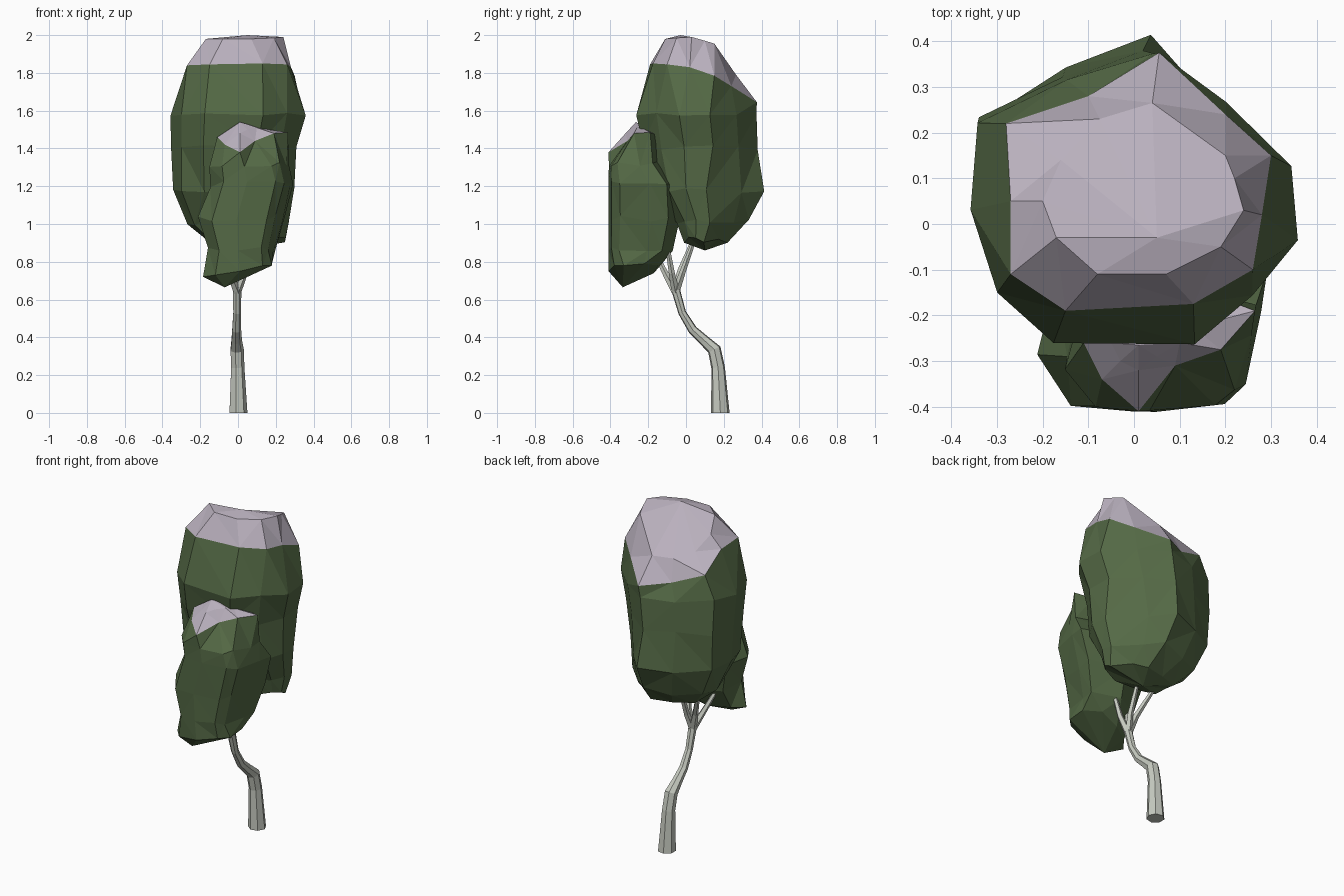
import bpy, bmesh, math, random
from mathutils import Vector

if "Cube" in bpy.data.objects:
    bpy.data.objects.remove(bpy.data.objects["Cube"])

random.seed(4)


def material(name, rgb):
    m = bpy.data.materials.new(name)
    m.diffuse_color = (*rgb, 1)
    m.use_nodes = True
    m.node_tree.nodes["Principled BSDF"].inputs["Base Color"].default_value = m.diffuse_color
    return m


LEAF = material("leaf_green", (0.089, 0.142, 0.060))
SNOW = material("pale_lilac", (0.485, 0.434, 0.510))
BARK = material("pale_bark", (0.565, 0.591, 0.527))


def finish(name, bm, mats):
    bmesh.ops.recalc_face_normals(bm, faces=bm.faces)
    mesh = bpy.data.meshes.new(name)
    bm.to_mesh(mesh)
    bm.free()
    for m in mats:
        mesh.materials.append(m)
    ob = bpy.data.objects.new(name, mesh)
    bpy.context.collection.objects.link(ob)
    return ob


def skin(bm, rings):
    """Bridge neighbouring rings; returns the faces of each band."""
    bands = []
    for a, b in zip(rings, rings[1:]):
        n = len(a)
        bands.append([bm.faces.new((a[i], a[(i + 1) % n], b[(i + 1) % n], b[i]))
                      for i in range(n)])
    return bands


def fit(outline, z, x0, x1, y0, y1, jitter=0.009):
    """Outline refitted to the given extents, slightly roughened."""
    xs, ys = zip(*outline)
    cx, cy = (x0 + x1) / 2, (y0 + y1) / 2
    ring = []
    for px, py in outline:
        x = x0 + (px - min(xs)) / (max(xs) - min(xs)) * (x1 - x0)
        y = y0 + (py - min(ys)) / (max(ys) - min(ys)) * (y1 - y0)
        s = 1 - random.uniform(0, jitter) * 2
        ring.append((cx + (x - cx) * s, cy + (y - cy) * s, z + random.uniform(-jitter, jitter) * 2))
    return ring


def canopy(name, rings, bottom, top, snow_ring):
    """Loft rings and close both ends with fans."""
    bm = bmesh.new()
    loops = [[bm.verts.new(p) for p in r] for r in rings]
    bands = skin(bm, loops)
    n = len(loops[0])
    low, high = bm.verts.new(bottom), bm.verts.new(top)
    for i in range(n):
        bm.faces.new((loops[0][i], loops[0][(i + 1) % n], low))
        f = bm.faces.new((loops[-1][i], loops[-1][(i + 1) % n], high))
        f.material_index = 1
    # everything above the snow ring is pale
    for band in bands[snow_ring:]:
        for f in band:
            f.material_index = 1
    bmesh.ops.triangulate(bm, faces=bm.faces, quad_method='SHORT_EDGE')
    return finish(name, bm, (LEAF, SNOW))


def tube(name, points, radii, sides):
    bm = bmesh.new()
    pts = [Vector(p) for p in points]
    rings = []
    for i, p in enumerate(pts):
        d = pts[min(i + 1, len(pts) - 1)] - pts[max(i - 1, 0)]
        if i == 0 and p.z == 0:
            d = Vector((0, 0, 1))
        q = Vector((0, 0, 1)).rotation_difference(d.normalized())
        rings.append([bm.verts.new(p + q @ Vector((radii[i] * math.cos(t), radii[i] * math.sin(t), 0)))
                      for t in (2 * math.pi * s / sides for s in range(sides))])
    skin(bm, rings)
    bm.faces.new(rings[0])
    bm.faces.new(rings[-1])
    return finish(name, bm, (BARK,))


# Main crown: lower half has its back right corner cut away
LOW = [(.04, .41), (-.15, .34), (-.33, .22), (-.345, .05), (-.30, -.10), (-.18, -.16),
       (.11, -.16), (.25, -.10), (.305, -.01), (.30, .10), (.15, .29)]
HIGH = [(.04, .41), (-.15, .35), (-.345, .25), (-.36, .05), (-.30, -.14), (-.18, -.26),
        (.13, -.26), (.26, -.15), (.355, -.02), (.34, .15), (.20, .30)]
main_snow_line = [(.055, .375, 1.645), (-.10, .28, 1.67), (-.28, .22, 1.74), (-.27, .05, 1.83),
                  (-.27, -.11, 1.84), (-.15, -.19, 1.845), (.13, -.175, 1.85), (.26, -.10, 1.845),
                  (.28, .02, 1.83), (.30, .15, 1.785), (.20, .24, 1.73)]
main_top = [(.04, .265, 1.79), (-.075, .23, 1.79), (-.16, .14, 1.82), (-.20, .05, 1.90),
            (-.17, -.03, 1.98), (-.08, -.11, 1.98), (.07, -.11, 1.98), (.19, -.05, 1.985),
            (.24, .03, 1.99), (.22, .10, 1.97), (.20, .15, 1.955)]
canopy("main_crown",
       [fit(LOW, .915, -.17, .255, -.01, .22),
        fit(LOW, 1.01, -.27, .275, -.05, .335),
        fit(LOW, 1.18, -.345, .30, -.15, .415),
        fit(HIGH, 1.40, -.355, .315, -.23, .38),
        fit(HIGH, 1.59, -.36, .36, -.265, .375),
        main_snow_line, main_top],
       (.02, .10, .86), (.05, -.03, 2.0), 5)

# Lower front crown, bulging at its right rear below the top
FRONT = [(.01, -.41), (.18, -.395), (.23, -.35), (.27, -.19), (.285, -.10), (.05, -.04),
         (-.17, -.14), (-.21, -.29), (-.13, -.40)]
front_base = [(.01, -.41, .75), (.13, -.38, .78), (.18, -.33, .78), (.18, -.22, .79),
              (.10, -.15, .78), (-.02, -.17, .74), (-.13, -.24, .73), (-.185, -.31, .72),
              (-.12, -.39, .73)]
front_snow_line = [(.01, -.41, 1.38), (.09, -.31, 1.44), (.19, -.275, 1.48), (.265, -.19, 1.485),
                   (.16, -.15, 1.47), (.02, -.17, 1.48), (-.06, -.20, 1.47), (-.11, -.26, 1.46),
                   (-.07, -.34, 1.42)]
front_top = [(.01, -.32, 1.48), (.05, -.29, 1.50), (.10, -.26, 1.51), (.13, -.225, 1.505),
             (.09, -.20, 1.50), (.02, -.20, 1.50), (-.02, -.22, 1.50), (-.05, -.26, 1.50),
             (-.03, -.30, 1.48)]
canopy("front_crown",
       [front_base,
        fit(FRONT, .86, -.16, .20, -.41, -.07),
        fit(FRONT, 1.03, -.215, .25, -.41, -.03),
        fit(FRONT, 1.21, -.15, .295, -.412, -.04),
        fit(FRONT, 1.32, -.155, .27, -.41, -.13),
        front_snow_line, front_top],
       (-.07, -.335, .665), (.01, -.265, 1.54), 5)

# Bent trunk
tube("trunk",
     [(0, .182, 0), (-.003, .17, .24), (-.006, .15, .335), (-.008, .095, .385),
      (-.008, .035, .44), (-.006, -.02, .53), (-.005, -.06, .67)],
     [.050, .037, .037, .029, .025, .021, .024], 7)

# Forked branches into the crowns
FORK = (-.005, -.055, .64)
for label, mid, end in (("right_branch", (.035, -.075, .74), (.06, -.10, .89)),
                        ("front_branch", (-.04, -.105, .73), (-.09, -.17, .86)),
                        ("back_branch", (.01, -.02, .74), (.01, .045, .92)),
                        ("left_branch", (-.04, -.03, .75), (-.11, .04, .92))):
    tube(label, [FORK, mid, end], [.022, .017, .011], 5)
